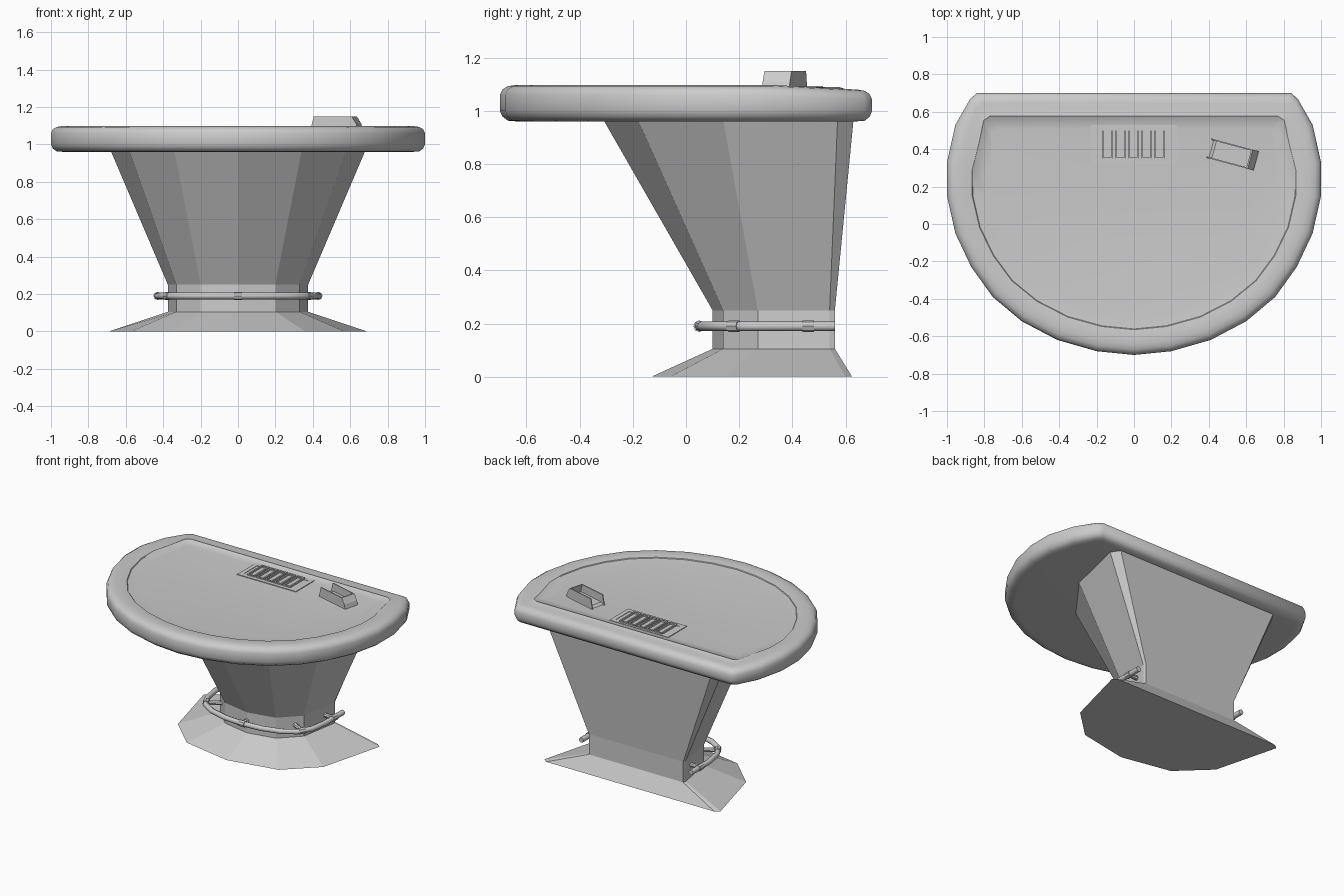
import bpy, bmesh, math
from mathutils import Vector, Matrix

if "Cube" in bpy.data.objects:
    bpy.data.objects.remove(bpy.data.objects["Cube"])


def finish(name, bm, angle=None):
    bmesh.ops.recalc_face_normals(bm, faces=bm.faces)
    me = bpy.data.meshes.new(name)
    bm.to_mesh(me)
    bm.free()
    ob = bpy.data.objects.new(name, me)
    bpy.context.collection.objects.link(ob)
    if angle:
        bpy.ops.object.select_all(action='DESELECT')
        ob.select_set(True)
        bpy.context.view_layer.objects.active = ob
        bpy.ops.object.shade_smooth_by_angle(angle=math.radians(angle))
    return ob


def mirrored(half):
    # half outline runs from the front centre to the back on +x
    return half + [(-x, y) for x, y in reversed(half) if x > 1e-6]


def loft(name, rings, angle=None):
    bm = bmesh.new()
    loops = [[bm.verts.new(p) for p in ring] for ring in rings]
    for a, b in zip(loops, loops[1:]):
        n = len(a)
        for i in range(n):
            j = (i + 1) % n
            bm.faces.new((a[i], a[j], b[j], b[i]))
    bm.faces.new(loops[0])
    bm.faces.new(loops[-1])
    return finish(name, bm, angle)


def add_box(bm, x0, x1, y0, y1, z0, z1):
    m = Matrix.Translation(((x0 + x1) / 2, (y0 + y1) / 2, (z0 + z1) / 2))
    bmesh.ops.create_cube(bm, size=1, matrix=m @ Matrix.Diagonal((x1 - x0, y1 - y0, z1 - z0, 1)))


def add_frame(bm, x0, x1, y0, y1, w, z0, z1):
    add_box(bm, x0, x1, y0, y0 + w, z0, z1)
    add_box(bm, x0, x1, y1 - w, y1, z0, z1)
    add_box(bm, x0, x0 + w, y0 + w, y1 - w, z0, z1)
    add_box(bm, x1 - w, x1, y0 + w, y1 - w, z0, z1)


def add_rod(bm, a, b, r, n=8):
    a, b = Vector(a), Vector(b)
    d = b - a
    m = Matrix.Translation((a + b) / 2) @ d.to_track_quat('Z', 'Y').to_matrix().to_4x4()
    bmesh.ops.create_cone(bm, cap_ends=True, segments=n, radius1=r, radius2=r, depth=d.length, matrix=m)


# D-shaped table top: padded edge, seam and dished playing surface
top = mirrored([(0, -.7), (.2, -.68), (.41, -.62), (.6, -.52), (.755, -.39), (.87, -.23),
                (.955, -.05), (1, .15), (1, .33), (.955, .53), (.875, .67), (.84, .7)])
section = [(.07, .96), (.03, .963), (.01, .978), (0, 1.0), (0, 1.06), (.01, 1.081), (.03, 1.093),
           (.06, 1.098), (.1, 1.097), (.135, 1.092), (.139, 1.087), (.21, 1.08)]


def inset(o, z):
    ring = []
    for x, y in top:
        drop = .018 * max(0, (y - .35) / .35) if 1.05 < z and o < .13 else 0
        zz = 1.09 if .13 < o < .137 and y > .5 else z  # seam fades out at the back
        ring.append((x * (1 - o * (.6 if y > .6 else 1)), y - o * (y - .15) / (.85 if y < .15 else .6), zz - drop))
    return ring


loft("table_top", [inset(o, z) for o, z in section], 40)

# Flared pedestal
base = [(0, -.13), (.36, -.06), (.57, .14), (.69, .6), (.66, .625)]
neck = [(0, .1), (.2, .14), (.33, .27), (.375, .54), (.37, .56)]
head = [(0, -.31), (.34, -.18), (.58, .14), (.68, .57), (.64, .63)]
loft("pedestal", [[(x, y, z) for x, y in mirrored(h)]
                  for h, z in ((base, 0), (neck, .105), (neck, .25), (head, .965))])

# Foot rail as a bevelled curve
half = [(0, .05), (.14, .06), (.27, .095), (.36, .15), (.41, .24), (.43, .36), (.43, .56)]
path = [(-x, y) for x, y in reversed(half[1:])] + half
cu = bpy.data.curves.new("foot_rail", 'CURVE')
cu.dimensions = '3D'
cu.bevel_depth = .018
cu.bevel_resolution = 2
cu.use_fill_caps = True
sp = cu.splines.new('POLY')
sp.points.add(len(path) - 1)
for p, (x, y) in zip(sp.points, path):
    p.co = (x, y, .19, 1)
bpy.context.collection.objects.link(bpy.data.objects.new("foot_rail", cu))

# Rail brackets: collar along the rail plus a stub to the neck
bm = bmesh.new()
mounts = [((0, .05), (0, .12), (1, 0))]
for s in (-1, 1):
    mounts += [((s * .375, .18), (s * .27, .24), (s * .5, .87)), ((s * .43, .46), (s * .34, .46), (0, 1))]
for (x, y), (nx, ny), (tx, ty) in mounts:
    add_rod(bm, (x, y, .19), (nx, ny, .19), .015)
    add_rod(bm, (x - tx * .022, y - ty * .022, .19), (x + tx * .022, y + ty * .022, .19), .022)
finish("rail_brackets", bm, 40)

# Chip tray: low frame with five slots
bm = bmesh.new()
add_frame(bm, -.23, .23, .32, .53, .03, 1.07, 1.085)
add_box(bm, -.2, .2, .35, .5, 1.07, 1.082)
for i in range(5):
    x = -.172 + i * .07
    add_frame(bm, x, x + .058, .345, .515, .01, 1.07, 1.093)
finish("chip_tray", bm)

# Card shoe: open-topped box with sloped ends, turned on the table
bm = bmesh.new()


def add_prism(profile, y0, y1):
    a = [bm.verts.new((x, y0, z)) for x, z in profile]
    b = [bm.verts.new((x, y1, z)) for x, z in profile]
    bm.faces.new(a)
    bm.faces.new(b)
    for i in range(len(a)):
        j = (i + 1) % len(a)
        bm.faces.new((a[i], a[j], b[j], b[i]))


side = [(-.13, 1.07), (.135, 1.07), (.125, 1.11), (.1, 1.15), (-.11, 1.15)]
add_prism(side, -.053, -.046)
add_prism(side, .046, .053)
add_prism([(-.125, 1.07), (.12, 1.07), (.12, 1.095), (-.1, 1.095)], -.046, .046)
add_prism([(.11, 1.07), (.135, 1.07), (.125, 1.11), (.1, 1.15), (.092, 1.15)], -.046, .046)
shoe = finish("card_shoe", bm)
shoe.location = (.525, .372, 0)
shoe.rotation_euler.z = math.radians(-15)
